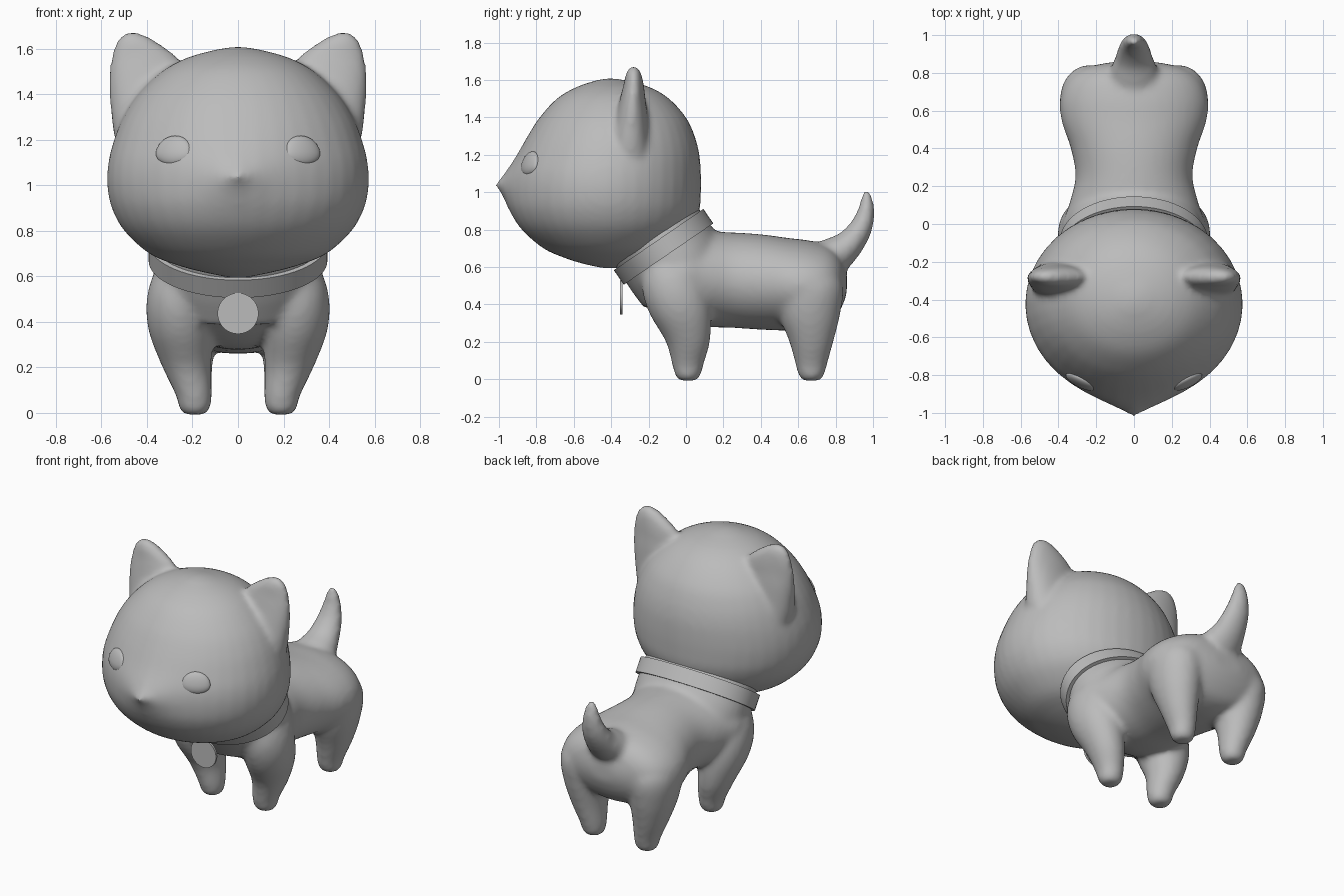
import bpy, bmesh, math
from mathutils import Vector, Matrix

if "Cube" in bpy.data.objects:
    bpy.data.objects.remove(bpy.data.objects["Cube"])

coat = bpy.data.materials.new("plain_grey")
coat.diffuse_color = (0.5, 0.5, 0.5, 1)
coat.use_nodes = True
coat.node_tree.nodes["Principled BSDF"].inputs["Base Color"].default_value = coat.diffuse_color


def spline(rows, steps=5):
    """Smooth interpolation through rows of numbers."""
    out = []
    for i in range(len(rows) - 1):
        a, b = rows[max(i - 1, 0)], rows[i]
        c, d = rows[i + 1], rows[min(i + 2, len(rows) - 1)]
        for s in range(steps):
            t = s / steps
            out.append([q + 0.5 * t * (r - p + t * (2*p - 5*q + 4*r - w + t * (3*(q - r) + w - p)))
                        for p, q, r, w in zip(a, b, c, d)])
    return out + [list(rows[-1])]


def loft(bm, rings, n=40):
    """Skin elliptical rings given as (centre, u axis, v axis)."""
    loops = []
    for c, u, v in rings:
        loops.append([bm.verts.new(c + u * math.cos(k * math.tau / n) + v * math.sin(k * math.tau / n))
                      for k in range(n)])
    faces = []
    for a, b in zip(loops, loops[1:]):
        for k in range(n):
            j = (k + 1) % n
            faces.append(bm.faces.new((a[k], a[j], b[j], b[k])))
    faces.append(bm.faces.new(loops[0][::-1]))
    faces.append(bm.faces.new(loops[-1]))
    bmesh.ops.recalc_face_normals(bm, faces=faces)


def upright(bm, rows, side=1):
    """Loft along z; rows are (z, x centre, x radius, y centre, y radius)."""
    loft(bm, [(Vector((side * x, y, z)), Vector((max(rx, .004), 0, 0)), Vector((0, max(ry, .004), 0)))
              for z, x, rx, y, ry in spline(rows)])


def finish(name, bm, voxel=None, smooth=8):
    mesh = bpy.data.meshes.new(name)
    bm.to_mesh(mesh)
    bm.free()
    mesh.materials.append(coat)
    ob = bpy.data.objects.new(name, mesh)
    bpy.context.collection.objects.link(ob)
    bpy.ops.object.select_all(action='DESELECT')
    ob.select_set(True)
    bpy.context.view_layer.objects.active = ob
    if voxel:
        m = ob.modifiers.new("blend", 'REMESH')
        m.mode, m.voxel_size, m.use_smooth_shade = 'VOXEL', voxel, True
        s = ob.modifiers.new("soften", 'SMOOTH')
        s.factor, s.iterations = 0.5, smooth
        bpy.ops.object.shade_smooth()
    else:
        bpy.ops.object.shade_smooth_by_angle(angle=math.radians(40))
    return ob


# head: rows of z, front y, back y, half width
bm = bmesh.new()
head = [(.595, -.45, -.37, .04), (.62, -.56, -.26, .16), (.65, -.65, -.16, .27), (.7, -.76, -.07, .39),
        (.8, -.87, .03, .50), (.9, -.92, .072, .555), (1.0, -.93, .08, .575), (1.1, -.92, .08, .57),
        (1.2, -.885, .072, .545), (1.3, -.84, .047, .505), (1.4, -.78, 0, .44), (1.5, -.69, -.09, .335),
        (1.56, -.59, -.19, .225), (1.595, -.49, -.31, .10), (1.608, -.43, -.38, .02)]
upright(bm, [(z, 0, w, (f + b) / 2, (b - f) / 2) for z, f, b, w in head])
# pointed muzzle
for v in bm.verts:
    if v.co.y < -.6:
        r = math.hypot(v.co.x / .14, (v.co.z - 1.04) / .10)
        v.co.y -= .095 * math.exp(-r)
# ears
ear = [(1.12, .45, .07, -.30, .10), (1.25, .43, .12, -.30, .10), (1.4, .405, .16, -.29, .085),
       (1.5, .40, .165, -.285, .068), (1.57, .415, .14, -.28, .055), (1.63, .445, .09, -.28, .042),
       (1.66, .46, .05, -.28, .028), (1.672, .46, .02, -.28, .012)]
for side in (1, -1):
    upright(bm, ear, side)
finish("head", bm, .017, 8)

# torso: rows of y, bottom z, top z, half width
bm = bmesh.new()
torso = [(-.27, .50, .58, .06), (-.23, .44, .65, .22), (-.15, .36, .74, .33), (-.03, .30, .79, .385),
         (.1, .28, .79, .345), (.25, .275, .785, .31), (.4, .265, .775, .335), (.55, .26, .755, .385),
         (.67, .265, .74, .39), (.77, .30, .71, .345), (.83, .38, .65, .25), (.86, .46, .56, .10)]
loft(bm, [(Vector((0, y, (lo + hi) / 2)), Vector((w, 0, 0)), Vector((0, 0, (hi - lo) / 2)))
          for y, lo, hi, w in spline(torso)])
# neck, tilted towards the head
tilt = math.radians(34.4)
collar_c = Vector((0, -.12, .708))
along = Vector((0, math.cos(tilt), math.sin(tilt)))
axis = Vector((0, -math.sin(tilt), math.cos(tilt)))
loft(bm, [(collar_c + axis * h, Vector((rx, 0, 0)), along * ry)
          for h, rx, ry in ((-.22, .36, .27), (-.1, .37, .275), (.1, .365, .27))])
# legs
front = [(-.008, .19, .045, .01, .045), (.02, .19, .068, .01, .068), (.08, .195, .08, .01, .085),
         (.2, .225, .107, .01, .118), (.35, .25, .14, -.03, .165), (.48, .255, .148, -.06, .175),
         (.6, .24, .135, -.08, .15), (.68, .22, .09, -.08, .10)]
rear = [(-.008, .19, .045, .67, .045), (.02, .19, .068, .67, .068), (.08, .195, .08, .67, .085),
        (.2, .22, .107, .67, .118), (.35, .235, .14, .66, .165), (.5, .235, .155, .66, .18),
        (.62, .22, .12, .65, .13)]
for side in (1, -1):
    upright(bm, front, side)
    upright(bm, rear, side)
# tail: rows of y, z, radius
tail = spline([(.72, .62, .11), (.80, .665, .10), (.875, .725, .078), (.935, .81, .062),
               (.963, .90, .045), (.966, .97, .03), (.961, 1.012, .012)])
rings = []
for i, (y, z, r) in enumerate(tail):
    a, b = tail[max(i - 1, 0)], tail[min(i + 1, len(tail) - 1)]
    d = Vector((0, b[0] - a[0], b[1] - a[1])).normalized()
    rings.append((Vector((0, y, z)), Vector((r * 1.3, 0, 0)), Vector((0, -d.z, d.y)) * r))
loft(bm, rings, 24)
finish("body", bm, .017, 9)

# collar band
bm = bmesh.new()
n, loops = 64, []
for grow, h in ((0, -.047), (0, .047), (-.022, .047), (-.022, -.047)):
    loops.append([bm.verts.new(collar_c + axis * h + Vector(((.393 + grow) * math.cos(k * math.tau / n), 0, 0))
                               + along * ((.29 + grow) * math.sin(k * math.tau / n))) for k in range(n)])
for i in range(4):
    for k in range(n):
        j = (k + 1) % n
        bm.faces.new((loops[i][k], loops[i][j], loops[(i + 1) % 4][j], loops[(i + 1) % 4][k]))
bmesh.ops.recalc_face_normals(bm, faces=bm.faces)
finish("collar", bm)

# round tag
bm = bmesh.new()
bmesh.ops.create_cone(bm, cap_ends=True, segments=40, radius1=.09, radius2=.09, depth=.014,
                      matrix=Matrix.Translation((0, -.347, .437)) @ Matrix.Rotation(math.pi / 2, 4, 'X'))
finish("tag", bm)

# eyes, flattened underneath
for side, label in ((1, "right"), (-1, "left")):
    bm = bmesh.new()
    bmesh.ops.create_uvsphere(bm, u_segments=32, v_segments=20, radius=1)
    for v in bm.verts:
        low = .055 if v.co.z < 0 else .078
        v.co = Vector((v.co.x * .086, v.co.y * .028, v.co.z * low))
    bm.transform(Matrix.Translation((side * .283, -.835, 1.142))
                 @ Matrix.Rotation(side * math.radians(27), 4, 'Z')
                 @ Matrix.Rotation(math.radians(-14), 4, 'X'))
    finish("eye_" + label, bm)
